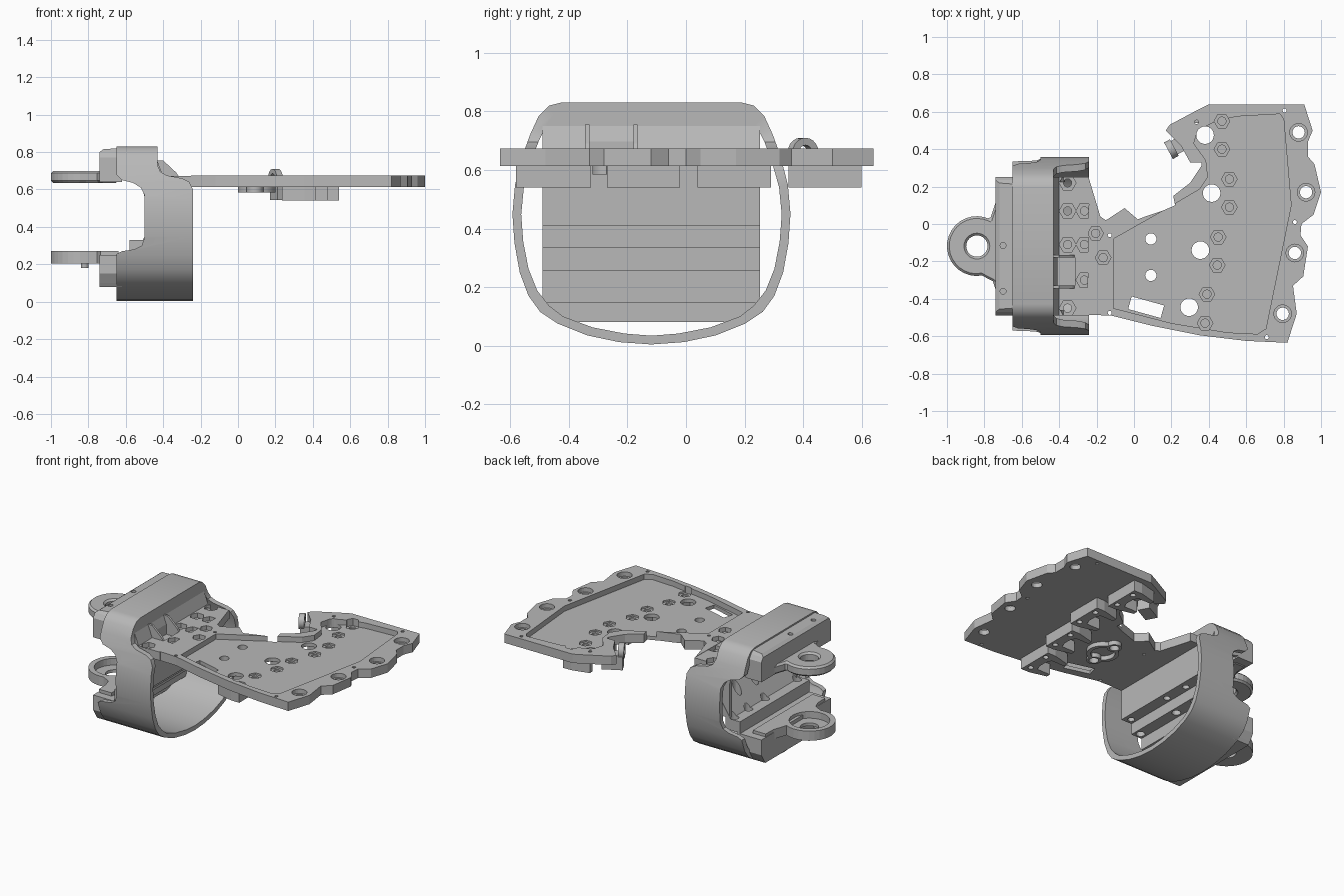
import bpy, bmesh
from math import sin, cos, pi, radians

if "Cube" in bpy.data.objects:
    bpy.data.objects.remove(bpy.data.objects["Cube"])

grey = bpy.data.materials.new("plain grey")
grey.use_nodes = True
grey.diffuse_color = (0.48, 0.48, 0.48, 1)
grey.node_tree.nodes["Principled BSDF"].inputs["Base Color"].default_value = (0.48, 0.48, 0.48, 1)

MID = -0.118  # wrist centre line in y


def prism(name, pts, axis, lo, hi):
    """Extrude a 2D outline along an axis."""
    place = {"x": lambda a, b, t: (t, a, b),
             "y": lambda a, b, t: (a, t, b),
             "z": lambda a, b, t: (a, b, t)}[axis]
    bm = bmesh.new()
    low = [bm.verts.new(place(a, b, lo)) for a, b in pts]
    high = [bm.verts.new(place(a, b, hi)) for a, b in pts]
    bm.faces.new(low)
    bm.faces.new(high[::-1])
    n = len(pts)
    for i in range(n):
        j = (i + 1) % n
        bm.faces.new((low[i], high[i], high[j], low[j]))
    bmesh.ops.recalc_face_normals(bm, faces=bm.faces[:])
    mesh = bpy.data.meshes.new(name)
    bm.to_mesh(mesh)
    bm.free()
    obj = bpy.data.objects.new(name, mesh)
    mesh.materials.append(grey)
    bpy.context.collection.objects.link(obj)
    return obj


def circle(x, y, r, n=24):
    return [(x + r * cos(2 * pi * i / n), y + r * sin(2 * pi * i / n)) for i in range(n)]


def rod(x, y, r, lo, hi, n=24, name="cutter"):
    return prism(name, circle(x, y, r, n), "z", lo, hi)


def rect(x0, y0, x1, y1):
    return [(x0, y0), (x1, y0), (x1, y1), (x0, y1)]


def boolean(target, tools, operation="DIFFERENCE"):
    bpy.context.view_layer.objects.active = target
    for tool in tools:
        mod = target.modifiers.new("cut", "BOOLEAN")
        mod.operation, mod.solver, mod.object = operation, "EXACT", tool
        bpy.ops.object.modifier_apply(modifier=mod.name)
        bpy.data.objects.remove(tool)


def smooth(obj, angle=35):
    bpy.ops.object.select_all(action="DESELECT")
    obj.select_set(True)
    bpy.context.view_layer.objects.active = obj
    bpy.ops.object.shade_smooth_by_angle(angle=radians(angle))


# Wrist cuff: a closed band trimmed by its side profile
half = [(.31, .83), (.35, .82), (.385, .785), (.415, .72), (.44, .65), (.466, .55), (.475, .45), (.468, .35),
        (.45, .25), (.42, .17), (.38, .115), (.32, .075), (.22, .035), (.11, .012)]


def cuff_loop(inset):
    side = [(d - inset * (.6 if z > .8 or z < .1 else 1), z + inset * (.42 - z) / .42) for d, z in half]
    if inset:
        side = [(d, min(z, .83 - inset)) for d, z in side]
    return [(MID + d, z) for d, z in side] + [(MID, .004 + inset)] + [(MID - d, z) for d, z in side[::-1]]


cuff = prism("wrist_cuff", cuff_loop(0), "x", -.65, -.24)
boolean(cuff, [prism("cutter", cuff_loop(.03), "x", -1, 0)])
trim = [(-.66, .9), (-.43, .9), (-.43, .73), (-.415, .695), (-.38, .675), (-.30, .66), (-.26, .64), (-.235, .59),
        (-.235, -.1), (-.66, -.1), (-.66, .25), (-.62, .27), (-.555, .28), (-.515, .30), (-.5, .34),
        (-.5, .57), (-.52, .61), (-.56, .635), (-.62, .65), (-.66, .69)]
boolean(cuff, [prism("trim", trim, "y", -1, 1)], "INTERSECT")
smooth(cuff)

# Roof that closes the cuff above the body
roof = prism("cuff_roof", cuff_loop(.015), "x", -.64, -.435)
boolean(roof, [prism("cutter", rect(-.9, -.1, 0, .755), "y", -1, 1)])

# Wrist body: top beam, stepped wall and bottom beam in one section
section = [(-.74, .80), (-.72, .815), (-.65, .82), (-.43, .82), (-.43, .75), (-.40, .672), (-.24, .672),
           (-.24, .615), (-.31, .615), (-.31, .41), (-.39, .41), (-.39, .335), (-.47, .335), (-.47, .255),
           (-.56, .255), (-.56, .145), (-.62, .145), (-.62, .08), (-.74, .08), (-.74, .25), (-.58, .25),
           (-.58, .33), (-.51, .33), (-.38, .53), (-.38, .60), (-.46, .62), (-.46, .72), (-.62, .72),
           (-.62, .64), (-.74, .64)]
body = prism("wrist_body", section, "y", -.49, .252)
end_shape = [(-.44, .07), (-.46, .10), (-.49, .15), (-.49, .77), (-.47, .80), (-.44, .83)]
end_shape += [(2 * MID - y, z) for y, z in end_shape[::-1]]
boolean(body, [prism("cutter", end_shape, "x", -.9, 0)], "INTERSECT")
tools = [prism("cutter", rect(-.41, -.33, -.315, -.18), "z", .63, .76)]
for y in (.07, -.11, -.3):
    tools += [rod(-.265, y, .045, .645, .8, 6), rod(-.265, y, .022, .63, .8, 16)]
for y in (.22, .07, -.11, -.45):
    tools += [rod(-.355, y, .045, .64, .8, 6), rod(-.355, y, .022, .3, .8, 16)]
    for x, z in ((-.43, .335), (-.515, .255)):
        tools.append(rod(x, y, .028, z - .04, z + .2, 16))
for y in (-.115, -.36):
    tools.append(rod(-.7, y, .016, .6, .9, 12))
for y0, y1 in ((-.44, -.26), (-.23, 0), (.03, .20)):
    tools.append(prism("cutter", rect(-.72, y0, -.635, y1), "z", .12, .3))
boolean(body, tools)

# Cheeks that close the wrist pocket at both ends
cheek = [(-.62, .73), (-.62, .65), (-.54, .63), (-.51, .60), (-.5, .56), (-.5, .335), (-.45, .38),
         (-.37, .50), (-.37, .63), (-.45, .73)]
for name, y in (("right_pocket_cheek", -.488), ("left_pocket_cheek", .225)):
    prism(name, cheek, "y", y, y + .025)

# Cable channel: two cheeks on the wrist deck
for i, y in enumerate((-.345, -.18)):
    prism(f"channel_cheek_{i + 1}", [(-.44, .66), (-.31, .66), (-.33, .69), (-.40, .755), (-.44, .755)],
          "y", y, y + .015)

# Wrist pivot tabs
arc = [(-.84 + .16 * cos(radians(a)), MID + .16 * sin(radians(a))) for a in range(64, 300, 12)]
tab = [(-.64, .20), (-.735, .20), (-.738, .12), (-.755, .07)] + arc[:-1] + \
      [(-.755, 2 * MID - .07), (-.738, 2 * MID - .12), (-.735, 2 * MID - .20), (-.64, 2 * MID - .20)]
upper = prism("upper_pivot_tab", tab, "z", .635, .70)
boolean(upper, [rod(-.84, MID, .057, .5, .9, 32)])
mod = upper.modifiers.new("soft edges", "BEVEL")
mod.width, mod.segments, mod.limit_method, mod.angle_limit = .012, 1, "ANGLE", radians(50)
lower = prism("lower_pivot_tab", tab, "z", .205, .27)
boolean(lower, [rod(-.84, MID, .125, .225, .4, 32), rod(-.84, MID, .057, .1, .4, 32)])
rod(-.82, MID - .1, .02, .18, .215, 12, "pivot_peg")

# Palm plate with a raised rim
outline = [(-.24, .24), (-.18, .04), (-.15, .02), (-.05, .085), (.02, .025), (.06, .04), (.15, .07), (.22, .10),
           (.21, .15), (.30, .22), (.36, .31), (.36, .33), (.30, .33), (.25, .42), (.17, .50), (.19, .53),
           (.34, .61), (.40, .64), (.91, .64), (.955, .50), (.93, .44), (.93, .36), (.965, .32), (1, .17),
           (.96, .05), (.895, 0), (.89, -.06), (.93, -.12), (.905, -.28), (.85, -.33), (.87, -.48),
           (.82, -.635), (.6, -.625), (.35, -.595), (.1, -.545), (-.12, -.49), (-.25, -.485)]
recess = [(-.11, -.08), (.12, .05), (.35, .185), (.395, .25), (.385, .34), (.32, .43), (.34, .50), (.44, .55),
          (.55, .575), (.78, .588), (.80, .56), (.84, .1), (.705, -.56), (.66, -.588), (.5, -.58),
          (.2, -.53), (-.11, -.45)]
palm = prism("palm_plate", outline, "z", .614, .674)
tools = [prism("cutter", recess, "z", .638, .8)]
bolts = [((.38, -.53), (.39, -.375)), ((.445, -.22), (.45, -.07)),
         ((.51, .09), (.51, .24)), ((.47, .40), (.47, .55))]
windows = [(.295, -.445), (.355, -.14), (.415, .165), (.38, .475)]
tips = [(.795, -.48), (.86, -.155), (.92, .17), (.88, .49)]
for x, y in windows:
    tools.append(rod(x, y, .047, .5, .8))
for x, y in tips:
    tools += [rod(x, y, .047, .645, .8), rod(x, y, .033, .5, .8)]
for x, y in [p for pair in bolts for p in pair]:
    tools += [rod(x, y, .042, .626, .8, 6), rod(x, y, .022, .5, .8, 16)]
for x, y in ((-.205, -.05), (-.165, -.18)):
    tools += [rod(x, y, .042, .645, .8, 6), rod(x, y, .022, .626, .8, 16)]
for y in (-.08, -.275):
    tools.append(rod(.09, y, .03, .5, .8))
for x, y in ((-.13, -.06), (-.13, -.475), (.71, -.605), (.86, .01), (.805, .607), (.335, .545)):
    tools.append(rod(x, y, .011, .5, .8, 10))
slot = [(.065 + u * cos(-.27) - v * sin(-.27), -.445 + u * sin(-.27) + v * cos(-.27))
        for u, v in rect(-.09, -.035, .09, .035)]
tools.append(prism("cutter", slot, "z", .5, .8))
boolean(palm, tools)

# Finger brackets under the palm, one for each bolt pair
for i, ((x0, y0), (x1, y1)) in enumerate(bolts):
    x = (x0 + x1) / 2
    shape = [(x - .15, y0 - .02), (x - .03, y0 - .05), (x + .03, y0 - .05), (x + .03, y1 + .05),
             (x - .03, y1 + .05), (x - .15, y1 + .02), (x - .15, y1 - .01), (x - .05, y1 - .01),
             (x - .035, y1 - .05), (x - .035, y0 + .05), (x - .05, y0 + .01), (x - .15, y0 + .01)]
    bracket = prism(f"finger_bracket_{i + 1}", shape, "z", .54, .616)
    boolean(bracket, [rod(px, py, .018, .4, .6, 12) for px, py in ((x0, y0), (x1, y1))])

# Cable ring under the palm with a boss at each small hole
ring = rod(.1, -.178, .1, .585, .616, 32, "cable_ring")
boolean(ring, [rod(.1, -.178, .075, .4, .8, 32)])
boolean(ring, [rod(.09, y, .045, .585, .616) for y in (-.08, -.275)], "UNION")
boolean(ring, [rod(.09, y, .03, .4, .8) for y in (-.08, -.275)])
smooth(ring)

# Thumb hinge: an upright eye on an angled arm
eye = prism("thumb_eye", circle(0, 0, .05, 20), "x", -.018, .018)
boolean(eye, [prism("cutter", circle(0, 0, .025, 16), "x", -.1, .1)])
eye.location, eye.rotation_euler = (.2, .40, .66), (0, 0, radians(28))
smooth(eye)
arm = prism("thumb_arm", rect(-.01, -.04, .12, .04), "z", .545, .64)
arm.location, arm.rotation_euler = (.2, .40, 0), (0, 0, radians(28))
